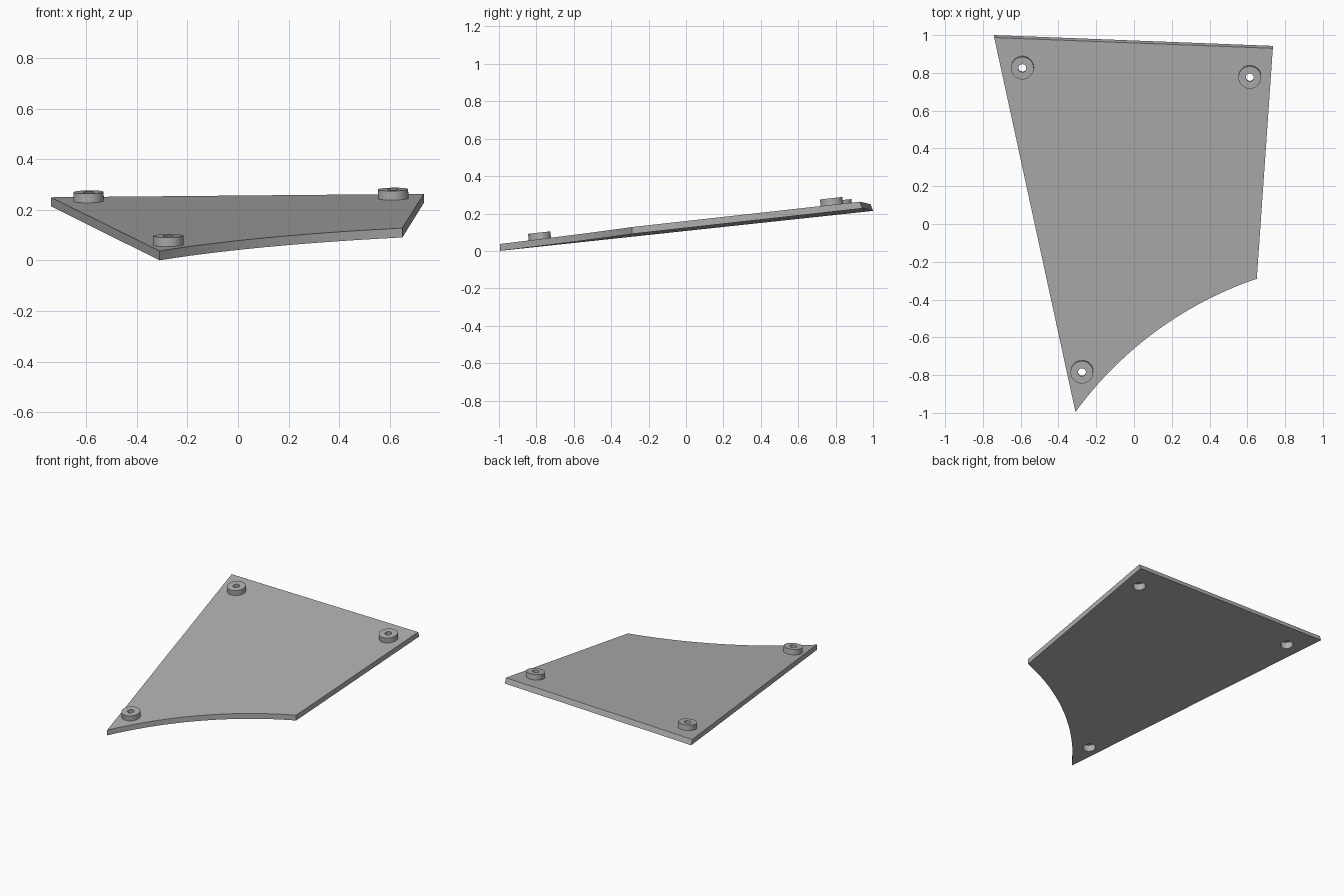
import bpy, bmesh
from math import pi, sin, cos, asin
from mathutils import Vector

default = bpy.data.objects.get("Cube")
if default:
    bpy.data.objects.remove(default)

grey = bpy.data.materials.new("plain_grey")
grey.use_nodes = True
colour = (0.43, 0.43, 0.43, 1)
grey.diffuse_color = colour
grey.node_tree.nodes["Principled BSDF"].inputs["Base Color"].default_value = colour

SLOPE_X, SLOPE_Y, BASE, THICK = 0.0134, 0.110, 0.114, 0.037
NORMAL = Vector((-SLOPE_X, -SLOPE_Y, 1)).normalized()


def on_plate(x, y, lift=0):
    """Point on the sloping underside, raised straight up by lift."""
    return Vector((x, y, BASE + SLOPE_X * x + SLOPE_Y * y + lift))


def add_object(name, bm):
    bmesh.ops.recalc_face_normals(bm, faces=bm.faces)
    mesh = bpy.data.meshes.new(name)
    bm.to_mesh(mesh)
    bm.free()
    mesh.materials.append(grey)
    obj = bpy.data.objects.new(name, mesh)
    bpy.context.collection.objects.link(obj)
    return obj


def cylinder(name, centre, radius, low, high):
    """Cylinder along the plate normal, measured from the underside."""
    bm = bmesh.new()
    bmesh.ops.create_cone(bm, cap_ends=True, segments=40, radius1=radius,
                          radius2=radius, depth=high - low)
    turn = NORMAL.to_track_quat('Z', 'Y').to_matrix()
    bmesh.ops.rotate(bm, verts=bm.verts, matrix=turn)
    bmesh.ops.translate(bm, verts=bm.verts, vec=centre + NORMAL * (low + high) / 2)
    return add_object(name, bm)


def combine(target, tool, operation):
    mod = target.modifiers.new("combine", 'BOOLEAN')
    mod.operation, mod.object, mod.solver = operation, tool, 'EXACT'
    bpy.context.view_layer.objects.active = target
    bpy.ops.object.modifier_apply(modifier=mod.name)
    bpy.data.objects.remove(tool)


def arc(start, end, sag, steps):
    """Points along a circular arc that bulges to the left of start-end."""
    chord = end - start
    half = chord.length / 2
    radius = (half * half + sag * sag) / (2 * sag)
    along = chord.normalized()
    side = Vector((-along.y, along.x))
    centre = (start + end) / 2 + side * (sag - radius)
    sweep = asin(half / radius)
    angles = [sweep * (2 * i / steps - 1) for i in range(steps + 1)]
    return [centre + radius * (along * sin(a) + side * cos(a)) for a in angles]


# Sloping plate with a concave front edge and a bevelled back edge
outline = arc(Vector((-0.31, -0.995)), Vector((0.65, -0.29)), 0.092, 28)
outline += [Vector((0.735, 0.943)), Vector((-0.74, 1.0))]
bm = bmesh.new()
lower = [bm.verts.new(on_plate(p.x, p.y)) for p in outline]
upper = [bm.verts.new(on_plate(p.x, p.y - (0.013 if p.y > 0.5 else 0), THICK))
         for p in outline]
bm.faces.new(lower[::-1])
bm.faces.new(upper)
for i in range(len(outline)):
    j = (i + 1) % len(outline)
    bm.faces.new((lower[i], lower[j], upper[j], upper[i]))
plate = add_object("mounting_plate", bm)

# Raised bosses, each with a through hole and a wider recess underneath
for x, y in ((-0.59, 0.833), (0.614, 0.784), (-0.275, -0.777)):
    foot = on_plate(x, y)
    combine(plate, cylinder("boss", foot, 0.06, THICK / 2, 0.073), 'UNION')
    combine(plate, cylinder("recess", foot, 0.041, -0.05, 0.048), 'DIFFERENCE')
    combine(plate, cylinder("hole", foot, 0.021, -0.05, 0.15), 'DIFFERENCE')

bpy.ops.object.select_all(action='DESELECT')
plate.select_set(True)
bpy.context.view_layer.objects.active = plate
bpy.ops.object.shade_smooth_by_angle(angle=pi / 6)
